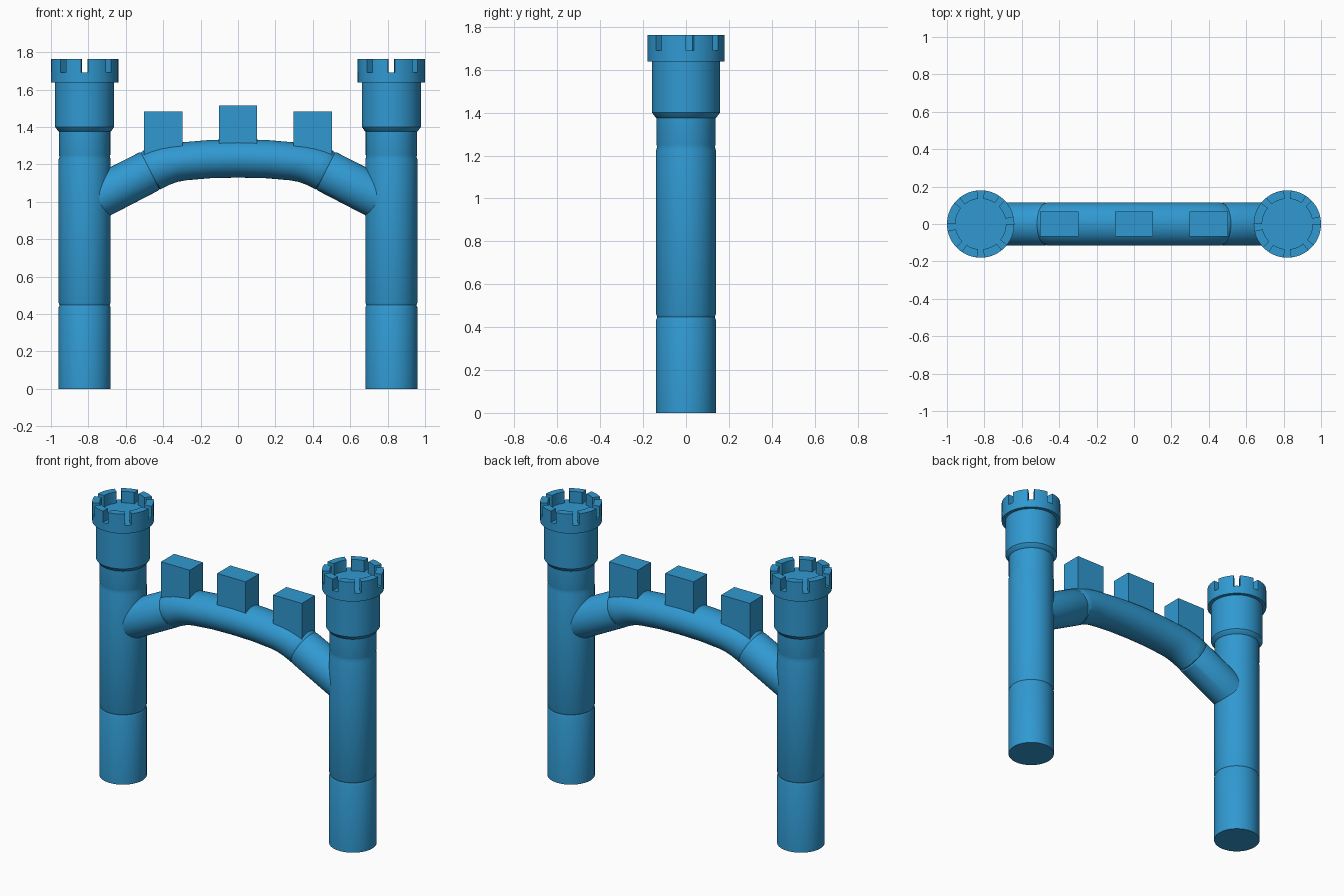
import bpy, bmesh, math
from mathutils import Vector

if "Cube" in bpy.data.objects:
    bpy.data.objects.remove(bpy.data.objects["Cube"])

blue = bpy.data.materials.new("castle blue")
blue.diffuse_color = (0.030, 0.318, 0.638, 1)
blue.use_nodes = True
blue.node_tree.nodes["Principled BSDF"].inputs["Base Color"].default_value = blue.diffuse_color
SEG = 64


def finish(bm, name, smooth=True):
    bmesh.ops.recalc_face_normals(bm, faces=bm.faces)
    mesh = bpy.data.meshes.new(name)
    bm.to_mesh(mesh)
    bm.free()
    mesh.materials.append(blue)
    if smooth:
        for p in mesh.polygons:
            p.use_smooth = True
        mesh.set_sharp_from_angle(angle=math.radians(30))
    ob = bpy.data.objects.new(name, mesh)
    bpy.context.collection.objects.link(ob)
    return ob


def skin(bm, rings):
    """Join rings of points into a closed tube with end caps."""
    vs = [[bm.verts.new(p) for p in ring] for ring in rings]
    n = len(vs[0])
    for a, b in zip(vs, vs[1:]):
        for i in range(n):
            j = (i + 1) % n
            bm.faces.new((a[i], a[j], b[j], b[i]))
    bm.faces.new(vs[0][::-1])
    bm.faces.new(vs[-1])


def circle(r, z):
    return [(r * math.cos(t), r * math.sin(t), z)
            for t in (2 * math.pi * i / SEG for i in range(SEG))]


def tower(name):
    # turned shaft with grooves, flared drum and crown base
    profile = [(.139, 0), (.139, .435), (.134, .447), (.139, .46), (.139, 1.225),
               (.135, 1.24), (.137, 1.25), (.137, 1.375), (.142, 1.378), (.158, 1.40),
               (.158, 1.638), (.18, 1.638), (.18, 1.69)]
    bm = bmesh.new()
    skin(bm, [circle(r, z) for r, z in profile])
    return finish(bm, name + "_shaft")


def crown(name):
    # eight curved battlements between narrow slots
    bm = bmesh.new()
    half = [6, 50, 90, 135]
    slots = half + [a + 180 for a in half] + [366]
    gap, steps = 6, 8
    for a, b in zip(slots, slots[1:]):
        rings = []
        for k in range(steps + 1):
            t = math.radians(a + gap + (b - a - 2 * gap) * k / steps)
            c, s = math.cos(t), math.sin(t)
            rings.append([(r * c, r * s, z) for r, z in
                          ((.135, 1.685), (.18, 1.685), (.18, 1.763), (.135, 1.763))])
        skin(bm, rings)
    return finish(bm, name + "_battlements")


for side, x, turn in (("right", .82, 0), ("left", -.82, math.pi)):
    for ob in (tower(side + "_tower"), crown(side + "_tower")):
        ob.location.x = x
        ob.rotation_euler.z = turn

# arch tube: x, z, vertical radius, groove scale; right half, mirrored below
half_path = [(0, 1.232, .103, 1), (.15, 1.228, .102, 1), (.29, 1.216, .102, 1),
             (.34, 1.209, .104, 1), (.39, 1.197, .108, 1), (.43, 1.183, .111, 1),
             (.462, 1.169, .113, 1), (.470, 1.165, .113, .965), (.478, 1.161, .114, 1),
             (.76, 1.016, .115, 1)]
path = [(-x, z, r, s) for x, z, r, s in half_path[:0:-1]] + half_path
pts = [Vector((p[0], 0, p[1])) for p in path]
rings = []
for i, (x, z, r, s) in enumerate(path):
    d = (pts[min(i + 1, len(pts) - 1)] - pts[max(i - 1, 0)]).normalized()
    up = Vector((-d.z, 0, d.x))
    rings.append([pts[i] + up * (r * s * math.cos(t)) + Vector((0, .115 * s * math.sin(t), 0))
                  for t in (2 * math.pi * k / SEG for k in range(SEG))])
bm = bmesh.new()
skin(bm, rings)
finish(bm, "arch")

# blocks standing on the arch
for name, x, z0, z1 in (("left_block", -.40, 1.225, 1.483), ("middle_block", 0, 1.28, 1.515),
                        ("right_block", .40, 1.225, 1.483)):
    bm = bmesh.new()
    bmesh.ops.create_cube(bm, size=1)
    bmesh.ops.scale(bm, vec=(.204, .134, z1 - z0), verts=bm.verts)
    bmesh.ops.translate(bm, vec=(x, 0, (z0 + z1) / 2), verts=bm.verts)
    finish(bm, name, smooth=False)
